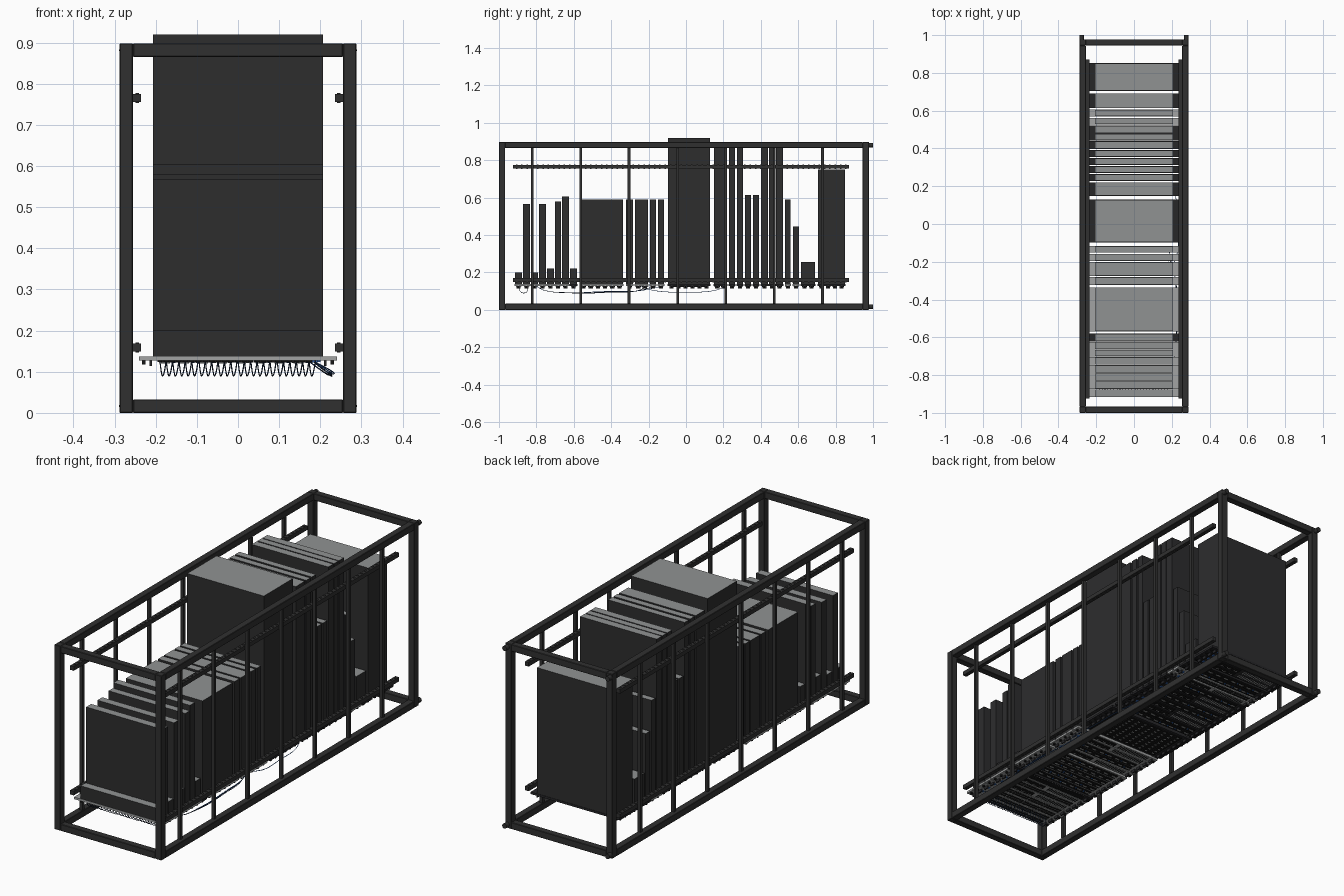
import bpy, bmesh, math, random
from mathutils import Vector, Matrix

if "Cube" in bpy.data.objects:
    bpy.data.objects.remove(bpy.data.objects["Cube"])

random.seed(4)

def material(name, rgb):
    m = bpy.data.materials.new(name)
    m.diffuse_color = (*rgb, 1)
    m.use_nodes = True
    m.node_tree.nodes["Principled BSDF"].inputs["Base Color"].default_value = m.diffuse_color
    return m

BLACK = material("frame black", (0.03, 0.03, 0.03))
CASE = material("case dark", (0.026, 0.026, 0.027))
LID = material("case rear grey", (0.28, 0.29, 0.29))
LIGHT = material("panel light grey", (0.36, 0.37, 0.37))
DARK = material("panel charcoal", (0.02, 0.02, 0.022))
PORT = material("port black", (0.008, 0.008, 0.008))
WHITE = material("marking white", (0.6, 0.6, 0.6))
BLUE = material("accent blue", (0.03, 0.12, 0.4))
CABLE = material("cable navy", (0.015, 0.03, 0.07))

def boxes(name, spans, mat, bevel=0):
    """One object from many boxes given as (x0, x1, y0, y1, z0, z1)."""
    bm = bmesh.new()
    for x0, x1, y0, y1, z0, z1 in spans:
        centre = Vector(((x0 + x1) / 2, (y0 + y1) / 2, (z0 + z1) / 2))
        size = Matrix.Diagonal((abs(x1 - x0), abs(y1 - y0), abs(z1 - z0), 1))
        bmesh.ops.create_cube(bm, size=1, matrix=Matrix.Translation(centre) @ size)
    me = bpy.data.meshes.new(name)
    bm.to_mesh(me)
    bm.free()
    ob = bpy.data.objects.new(name, me)
    bpy.context.collection.objects.link(ob)
    me.materials.append(mat)
    if bevel:
        mod = ob.modifiers.new("edge", 'BEVEL')
        mod.width, mod.segments = bevel, 1
    return ob

def both_sides(spans):
    return spans + [(-b, -a, *rest) for a, b, *rest in spans]

# Outer frame: posts, long beams and end crossbars
W, T, Y0, Y1, H = 0.288, 0.033, -1.0, 0.978, 0.898
ends = [(Y0, Y0 + T), (Y1 - T, Y1)]
levels = [(0, T), (H - T, H)]
boxes("corner_posts", both_sides([(W - T, W, a, b, 0, H) for a, b in ends]), BLACK, 0.002)
boxes("long_beams", both_sides([(W - T, W, Y0 + T, Y1 - T, a, b) for a, b in levels]), BLACK, 0.002)
boxes("end_crossbars", [(T - W, W - T, a, b, c, d) for a, b in ends for c, d in levels], BLACK, 0.002)

# Side slats
boxes("side_slats", both_sides([(0.256, 0.272, y - 0.007, y + 0.007, T, H - T)
      for y in (-0.822, -0.563, -0.305, -0.045, 0.213, 0.472, 0.73)]), BLACK)

# Mounting rails with rows of cage nuts
rails, nuts = [], []
for z in (0.159, 0.765):
    rails.append((0.236, 0.256, -0.925, 0.872, z - 0.010, z + 0.010))
    nuts += [(0.241, 0.249, -0.91 + i * 0.0284, -0.902 + i * 0.0284, z - 0.0125, z + 0.0125)
             for i in range(63)]
boxes("mounting_rails", both_sides(rails), BLACK)
boxes("cage_nuts", both_sides(nuts), BLACK)

# Round levelling feet
for sx in (-1, 1):
    for z in (0.017, 0.881):
        bpy.ops.mesh.primitive_cylinder_add(vertices=16, radius=0.012, depth=0.022,
            location=(sx * 0.277, 0.989, z), rotation=(math.pi / 2, 0, 0))
        foot = bpy.context.object
        foot.name = "levelling_foot"
        foot.data.materials.append(BLACK)
        bpy.ops.object.shade_smooth_by_angle()

# Rack units: start y, end y, case top z, panel style (capital = light panel)
units = [
    (-.915, -.877, .20, 'P'), (-.872, -.834, .567, 'P'), (-.829, -.791, .20, 'P'),
    (-.786, -.749, .567, 'P'), (-.743, -.706, .22, 'V'), (-.700, -.667, .58, 'P'),
    (-.663, -.626, .605, 'V'), (-.620, -.583, .22, 'p'), (-.567, -.337, .59, 'D'),
    (-.320, -.283, .59, 'V'), (-.273, -.203, .59, 'D'), (-.193, -.160, .59, 'V'),
    (-.150, -.118, .59, 'V'), (-.096, .128, .92, 'g'), (.150, .219, .872, 'd'),
    (.230, .262, .872, 'v'), (.273, .305, .872, 'v'), (.315, .348, .615, 'd'),
    (.358, .390, .615, 'd'), (.400, .438, .872, 'v'), (.444, .476, .872, 'v'),
    (.481, .519, .872, 'd'), (.530, .560, .59, 'V'), (.572, .604, .445, 'P'),
    (.615, .690, .257, 'd'), (.706, .850, .75, 'v')]

PZ = 0.127                       # outward (lower) face of the panels
panels = {LIGHT: [], DARK: []}
detail = {m: [] for m in (PORT, WHITE, BLUE, LIGHT, DARK)}

def plate(mat, x, y, w, d, h=0.003):
    detail[mat].append((x - w / 2, x + w / 2, y - d / 2, y + d / 2, PZ - h, PZ + 0.001))

for n, (a, b, top, style) in enumerate(units):
    # Case with a lighter rear face
    case = boxes(f"equipment_case_{n + 1}", [(-.206, .206, a, b, 0.136, top)], CASE)
    case.data.materials.append(LID)
    for p in case.data.polygons:
        if p.normal.z > 0.5:
            p.material_index = 1
    # Front panel, with ears reaching the rails
    mat = LIGHT if style.isupper() else DARK
    mark = PORT if mat is LIGHT else WHITE
    lo, hi = a - 0.002, b + 0.002
    panels[mat].append((-.24, .24, lo, hi, PZ, 0.137))
    mid, deep, rows = (a + b) / 2, b - a, max(1, round((b - a) / 0.037))
    for sx in (-1, 1):           # ear screws and pull handles
        for r in range(rows):
            y = a + deep * (r + 0.5) / rows
            plate(PORT, sx * 0.229, y, 0.008, 0.008, 0.009)
            plate(DARK, sx * 0.212, y, 0.006, 0.022, 0.013)
    kind = style.lower()
    if kind == 'p':              # rows of network ports
        for i in range(24):
            x = -0.19 + i * 0.0155 + (i // 6) * 0.002
            for s in (-1, 1):
                plate(PORT, x, mid + s * 0.008, 0.011, 0.010)
            plate(WHITE, x, mid + 0.0155, 0.006, 0.002, 0.001)
        plate(BLUE, 0.196, mid, 0.008, 0.012)
    elif kind == 'v':            # vent slots, drive doors and a status strip
        for r in range(rows):
            y = a + deep * (r + 0.5) / rows
            for i in range(16):
                plate(PORT if mat is LIGHT else LIGHT, -0.19 + i * 0.011, y, 0.004, 0.022, 0.002)
            for i in range(4):
                x = 0.02 + i * 0.04
                plate(PORT, x, y, 0.035, 0.024, 0.004)
                plate(mark if mat is DARK else LIGHT, x, y - 0.006, 0.018, 0.003, 0.006)
            plate(BLUE, 0.186, y, 0.012, 0.012, 0.004)
    elif kind == 'd':            # drive carriers
        for r in range(rows):
            y = a + deep * (r + 0.5) / rows
            for i in range(8):
                x = -0.17 + i * 0.046
                plate(PORT, x, y, 0.042, 0.028, 0.004)
                plate(LIGHT, x - 0.006, y, 0.022, 0.005, 0.007)
                if random.random() < 0.35:
                    plate(BLUE, x + 0.015, y, 0.006, 0.008, 0.006)
    else:                        # chassis with vertical modules and dotted ports
        for i in range(10):
            x = -0.175 + i * 0.039
            plate(PORT, x, mid, 0.035, deep * 0.9, 0.004)
            for r in range(9):
                plate(LIGHT, x, a + deep * (r + 1) / 10, 0.010, 0.006, 0.006)

boxes("light_front_panels", panels[LIGHT], LIGHT)
boxes("dark_front_panels", panels[DARK], DARK)
for mat, spans in detail.items():
    boxes("panel_details_" + mat.name.split()[-1], spans, mat)

# Cables: hanging loops between ports and long side runs
def cables(name, paths, mat, r=0.0015):
    cu = bpy.data.curves.new(name, 'CURVE')
    cu.dimensions, cu.bevel_depth, cu.bevel_resolution, cu.resolution_u = '3D', r, 1, 5
    for pts in paths:
        sp = cu.splines.new('BEZIER')
        sp.bezier_points.add(len(pts) - 1)
        for bp, co in zip(sp.bezier_points, pts):
            bp.co = co
            bp.handle_left_type = bp.handle_right_type = 'AUTO'
    cu.materials.append(mat)
    ob = bpy.data.objects.new(name, cu)
    bpy.context.collection.objects.link(ob)

loops = []
for i in range(24):
    x = -0.19 + i * 0.0155 + (i // 6) * 0.002
    loops.append([(x, -0.896, PZ), (x + 0.004, -0.885, 0.098), (x + 0.007, -0.865, 0.09),
                  (x + 0.011, -0.848, 0.1), (x + 0.0155, -0.845, PZ)])
cables("patch_cable_loops", loops, CABLE)
runs = [[(0.17, -0.80, PZ), (0.20, -0.76, 0.105), (0.222, -0.65 + k * 0.03, 0.092),
         (0.226, -0.42, 0.092 + k * 0.004), (0.215, -0.27, 0.1), (0.18, -0.2 + k * 0.04, PZ)]
        for k in range(3)]
runs.append([(0.18, -0.24, PZ), (0.222, -0.18, 0.105), (0.228, 0.0, 0.095), (0.215, 0.16, 0.105), (0.18, 0.21, PZ)])
cables("side_cable_runs", runs[:2], CABLE)
cables("blue_cable_runs", runs[2:], BLUE)
